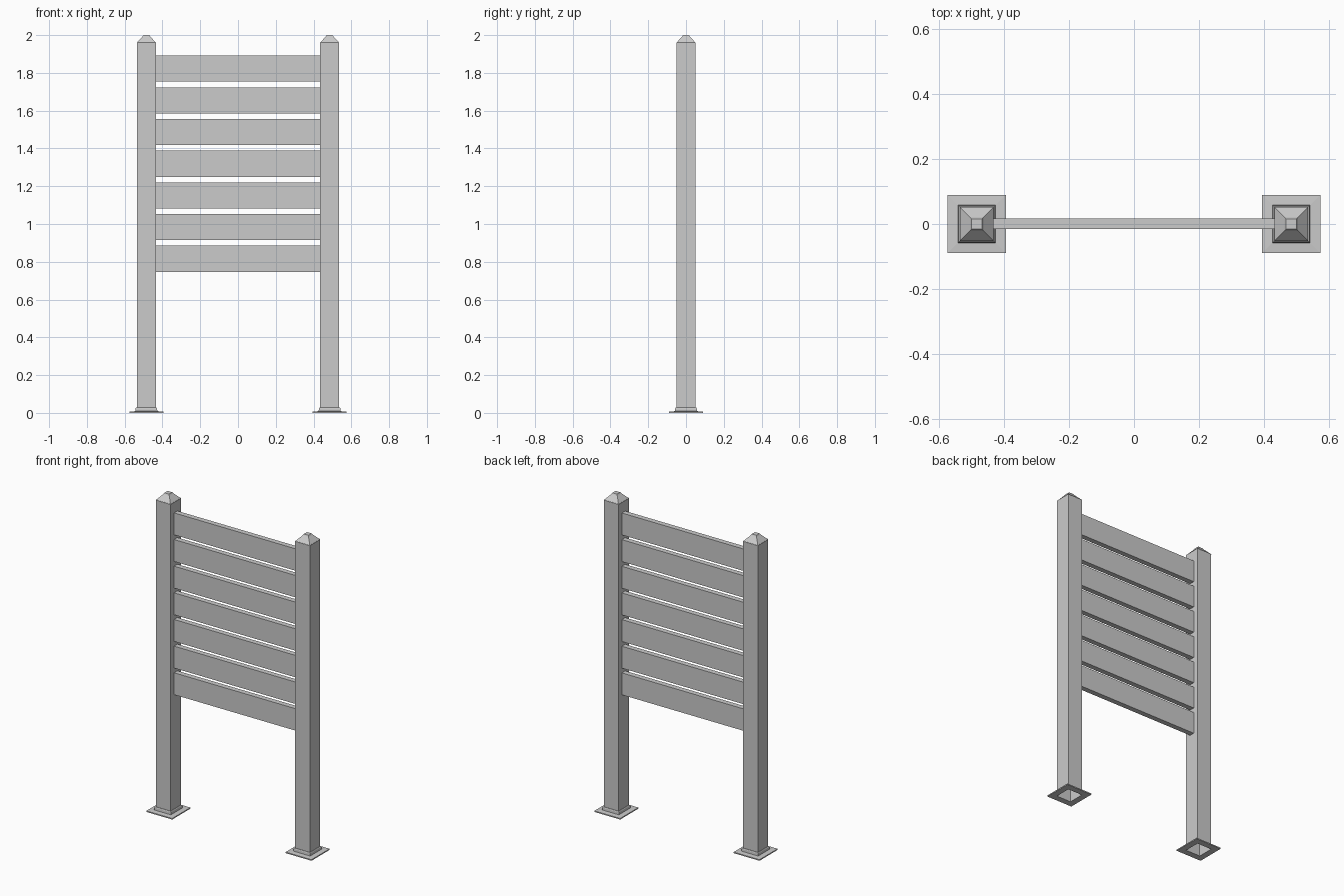
import bpy, bmesh

if "Cube" in bpy.data.objects:
    bpy.data.objects.remove(bpy.data.objects["Cube"])

POST_X = 0.485      # post centre distance from the middle
POST_HALF = 0.051   # half width of a post


def finish(name, bm):
    bmesh.ops.recalc_face_normals(bm, faces=bm.faces)
    mesh = bpy.data.meshes.new(name)
    bm.to_mesh(mesh)
    bm.free()
    obj = bpy.data.objects.new(name, mesh)
    bpy.context.collection.objects.link(obj)
    return obj


def square_loft(name, x, profile, cap_top=False, closed=False):
    """Sweep a (half width, z) profile around a square."""
    bm = bmesh.new()
    rings = [[bm.verts.new((x + sx * h, sy * h, z))
              for sx, sy in ((-1, -1), (1, -1), (1, 1), (-1, 1))]
             for h, z in profile]
    pairs = list(zip(rings, rings[1:]))
    if closed:
        pairs.append((rings[-1], rings[0]))
    for a, b in pairs:
        for i in range(4):
            j = (i + 1) % 4
            bm.faces.new((a[i], a[j], b[j], b[i]))
    if cap_top:
        bm.faces.new(rings[-1])
    return finish(name, bm)


def box(name, size, centre):
    bm = bmesh.new()
    bmesh.ops.create_cube(bm, size=1)
    bmesh.ops.scale(bm, vec=size, verts=bm.verts)
    bmesh.ops.translate(bm, vec=centre, verts=bm.verts)
    return finish(name, bm)


for side, x in (("left", -POST_X), ("right", POST_X)):
    # Hollow post, open at the bottom
    square_loft(side + "_post", x, [(POST_HALF, 0.0), (POST_HALF, 1.96)])
    # Pyramid cap with a small flat top
    square_loft(side + "_post_cap", x,
                [(POST_HALF + 0.001, 1.958), (0.021, 1.992), (0.016, 2.0)],
                cap_top=True)
    # Foot plate with raised collar around the post
    square_loft(side + "_foot_plate", x,
                [(POST_HALF, 0.0), (0.09, 0.0), (0.09, 0.007), (0.058, 0.009),
                 (0.057, 0.024), (0.054, 0.028), (POST_HALF, 0.028)],
                closed=True)

# Seven horizontal slats between the posts
inner = POST_X - POST_HALF
for i in range(7):
    box(f"slat_{i + 1}", (2 * inner, 0.033, 0.138),
        (0, 0.001, 0.816 + i * 0.1677))
